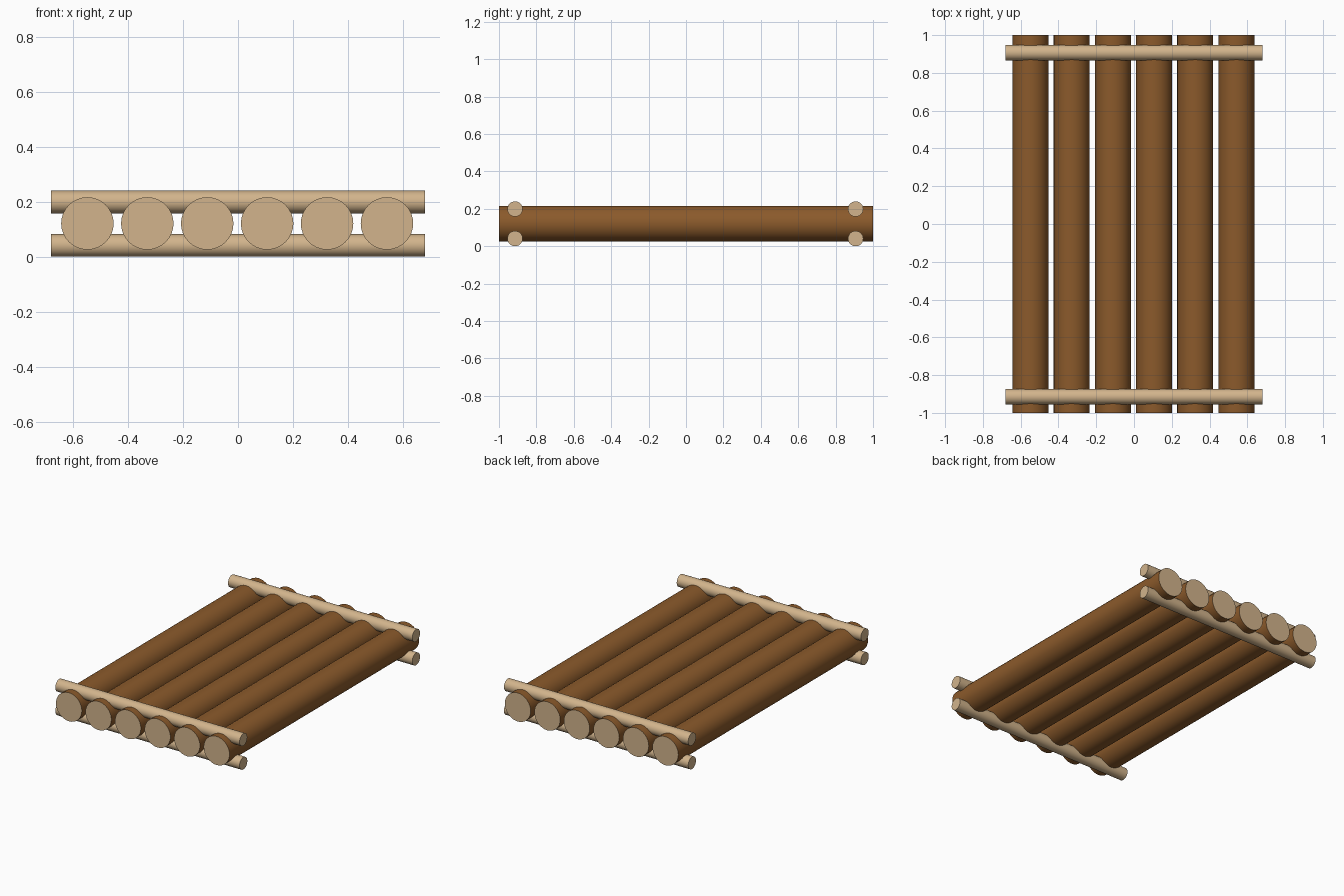
import bpy
import math

cube = bpy.data.objects.get("Cube")
if cube:
    bpy.data.objects.remove(cube, do_unlink=True)


def material(name, srgb):
    """Flat material from an sRGB colour."""
    linear = [((c / 255 + 0.055) / 1.055) ** 2.4 for c in srgb] + [1.0]
    mat = bpy.data.materials.new(name)
    mat.use_nodes = True
    mat.diffuse_color = linear
    mat.node_tree.nodes["Principled BSDF"].inputs["Base Color"].default_value = linear
    return mat


bark = material("brown bark", (139, 90, 43))
cut_wood = material("tan cut wood", (210, 180, 140))


def rod(name, radius, length, location, rotation, side_mat, end_mat):
    """Round timber with a side material and an end-cap material."""
    bpy.ops.mesh.primitive_cylinder_add(vertices=32, radius=radius, depth=length,
                                        location=location, rotation=rotation)
    obj = bpy.context.object
    obj.name = name
    obj.data.materials.append(side_mat)
    obj.data.materials.append(end_mat)
    for face in obj.data.polygons:
        face.material_index = 1 if abs(face.normal.z) > 0.9 else 0
    bpy.ops.object.shade_smooth_by_angle(angle=math.radians(40))
    return obj


# Main logs, running front to back
LOG_COUNT = 6
LOG_SPACING = 0.218
for i in range(LOG_COUNT):
    x = (i - (LOG_COUNT - 1) / 2) * LOG_SPACING - 0.003
    rod(f"log_{i + 1}", 0.0955, 2.0, (x, 0, 0.121), (math.pi / 2, 0, 0), bark, cut_wood)

# Cross poles clamping the logs above and below at each end
for end, y in (("front", -0.914), ("back", 0.907)):
    for level, z in (("lower", 0.041), ("upper", 0.199)):
        rod(f"{end}_{level}_cross_pole", 0.041, 1.36, (0, y, z),
            (0, math.pi / 2, 0), cut_wood, cut_wood)
